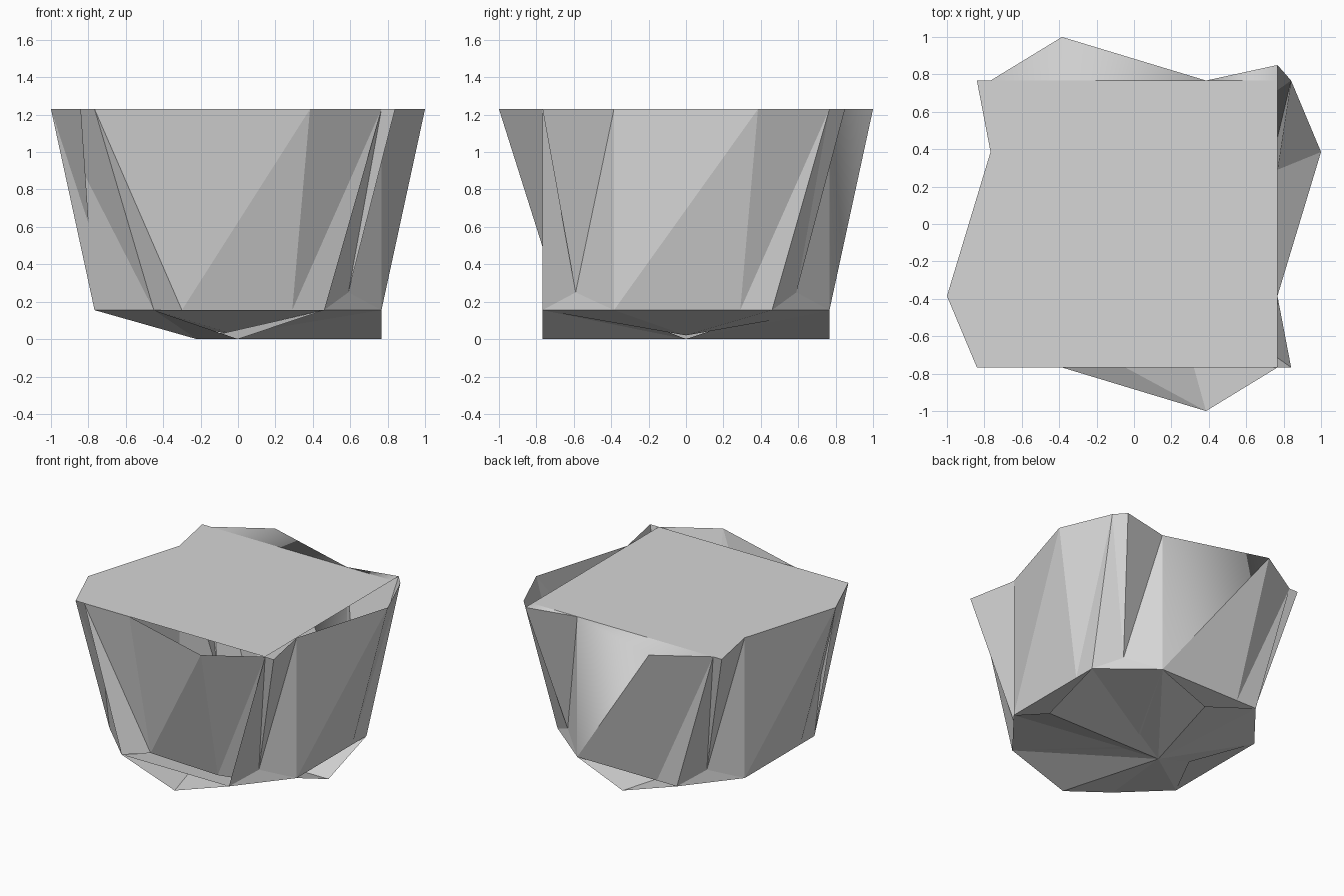
import bpy, bmesh
from mathutils import Matrix, Vector

cube = bpy.data.objects.get("Cube")
if cube:
    bpy.data.objects.remove(cube)

TOP, LOW, HALF = 1.23, 0.155, 0.767

grey = bpy.data.materials.new("plain_grey")
grey.use_nodes = True
colour = (0.67, 0.67, 0.67, 1)
grey.diffuse_color = colour
grey.node_tree.nodes["Principled BSDF"].inputs["Base Color"].default_value = colour


def spot(side, along, out, z):
    """Point on one of four sides: front, right, back, left."""
    return Matrix.Rotation(side * 1.5707963, 3, "Z") @ Vector((along, -out, z))


def build(name, faces, smooth=False):
    """Make one object from a list of corner lists."""
    bm = bmesh.new()
    for face in faces:
        bm.faces.new([bm.verts.new(p) for p in face]).smooth = smooth
    bmesh.ops.remove_doubles(bm, verts=bm.verts, dist=0.0005)
    mesh = bpy.data.meshes.new(name)
    bm.to_mesh(mesh)
    bm.free()
    mesh.materials.append(grey)
    obj = bpy.data.objects.new(name, mesh)
    bpy.context.collection.objects.link(obj)


def fan(ring, centre):
    """Downward facing triangles from a ring to a centre point."""
    return [(ring[(i + 1) % len(ring)], ring[i], centre) for i in range(len(ring))]


# Rim and foot distances for every side
names = ["front", "right", "back", "left"]
start_out = [HALF, 0.84, 0.85, 0.84]
end_out = [HALF, 0.84, HALF, 0.84]
foot_start = [-0.45, -0.385, -0.385, -0.385]
inner_ring, outer_ring = [], []

for k, name in enumerate(names):
    n = (k + 1) % 4
    start_top = spot(k, -HALF, start_out[k], TOP)
    dip_top = spot(k, -0.385, HALF, TOP)
    peak_top = spot(k, 0.385, 1.0, TOP)
    end_top = spot(k, HALF, end_out[k], TOP)
    start_low = spot(k, foot_start[k], HALF, LOW)
    end_low = spot(k, 0.46, HALF, LOW)

    # The foot of the front wall is tucked inwards
    if name == "front":
        foot_a, foot_b = spot(k, -0.3, 0.63, LOW), spot(k, 0.29, 0.66, LOW)
        foot_end = spot(k, 0.46, 0.62, LOW)
        wall = [(start_top, foot_a, dip_top), (start_top, start_low, foot_a)]
    else:
        foot_a, foot_b = start_low, spot(k, 0.29, HALF, LOW)
        foot_end = end_low
        wall = []

    # Twisted wall with one bulging rim point
    wall += [
        (foot_a, foot_b, peak_top),
        (foot_b, foot_end, end_top),
        (foot_b, end_top, peak_top),
    ]
    upper_panel = (foot_a, peak_top, dip_top)

    # Back and left bulges are closed on top and softly shaded
    cap = []
    if name in ("back", "left"):
        near_corner = spot(k, -HALF, HALF, TOP)
        far_corner = spot(k, HALF, HALF, TOP)
        cap = [
            (dip_top, peak_top, end_top, far_corner),
            (start_top, dip_top, near_corner),
        ]
    if name == "back":
        cap.append(upper_panel)
    else:
        wall.append(upper_panel)
    if cap:
        build(name + "_rim_cap", cap, smooth=True)
    build(name + "_wall", wall)

    # Folded corner leading to the next side
    next_start = spot(n, -HALF, start_out[n], TOP)
    next_dip = spot(n, -0.385, HALF, TOP)
    next_low = spot(n, foot_start[n], HALF, LOW)
    if name == "left":
        corner = [
            (end_low, next_low, peak_top),
            (peak_top, next_low, next_start),
        ]
    else:
        fold = spot(k, 0.59, 0.59, 0.25)
        corner = [
            (end_low, fold, end_top),
            (end_top, fold, next_start),
            (next_start, fold, next_dip),
            (fold, next_low, next_dip),
            (end_low, next_low, fold),
        ]
    build(name + "_corner", corner)

    # Outlines of the two floor layers
    middle = spot(k, 0, 0.5, 0.08) if name == "left" else spot(k, 0, HALF, 0)
    inner_ring += [start_low, end_low]
    outer_ring += [start_low, middle, end_low]

# Shallow bowl and the folded floor beneath it
build("inner_floor", fan(inner_ring, Vector((0, 0, 0.02))))
build("outer_floor", fan(outer_ring, Vector((-0.22, 0, 0))))

# Flat square lid
build("lid", [[Vector((x * HALF, y * HALF, TOP))
               for x, y in ((-1, -1), (1, -1), (1, 1), (-1, 1))]])
